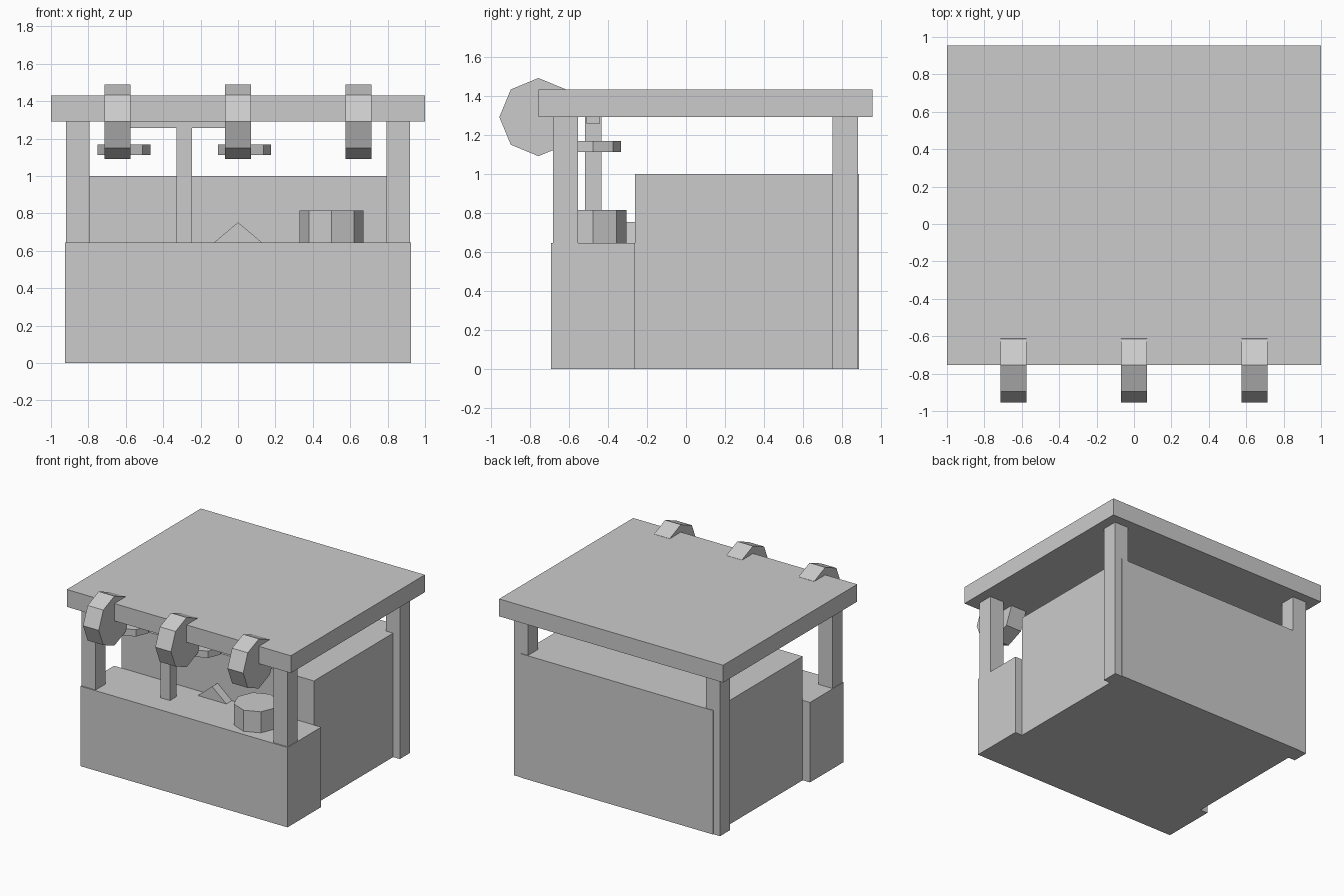
import bpy, bmesh, math
from mathutils import Matrix

if "Cube" in bpy.data.objects:
    bpy.data.objects.remove(bpy.data.objects["Cube"])


def finish(name, bm):
    bmesh.ops.recalc_face_normals(bm, faces=bm.faces)
    me = bpy.data.meshes.new(name)
    bm.to_mesh(me)
    bm.free()
    ob = bpy.data.objects.new(name, me)
    bpy.context.collection.objects.link(ob)
    return ob


def box(name, x, y, z):
    """Box from (min, max) ranges."""
    bm = bmesh.new()
    bmesh.ops.create_cube(bm, size=1)
    for v in bm.verts:
        v.co = [r[0] + (c + 0.5) * (r[1] - r[0]) for c, r in zip(v.co, (x, y, z))]
    return finish(name, bm)


def octagon(name, centre, radius, depth, axis='Z'):
    """Eight-sided disc with its corners on the axes."""
    bm = bmesh.new()
    rot = Matrix.Rotation(math.pi / 2, 4, 'Y') if axis == 'X' else Matrix()
    bmesh.ops.create_cone(bm, cap_ends=True, segments=8, radius1=radius,
                          radius2=radius, depth=depth,
                          matrix=Matrix.Translation(centre) @ rot)
    return finish(name, bm)


def prism(name, profile, y0, y1):
    """Extrude an xz profile along y."""
    bm = bmesh.new()
    face = bm.faces.new([bm.verts.new((x, y0, z)) for x, z in profile])
    ext = bmesh.ops.extrude_face_region(bm, geom=[face])
    bmesh.ops.translate(bm, vec=(0, y1 - y0, 0),
                        verts=[g for g in ext['geom'] if isinstance(g, bmesh.types.BMVert)])
    return finish(name, bm)


# Main bodies
box("counter", (-0.925, 0.925), (-0.69, -0.26), (0, 0.645))
box("back_store", (-0.86, 0.86), (-0.26, 0.885), (0, 1.0))
box("roof", (-1, 1), (-0.755, 0.955), (1.29, 1.43))

# Corner posts
for side, x in (("left", (-0.92, -0.795)), ("right", (0.795, 0.92))):
    box("front_post_" + side, x, (-0.68, -0.553), (0.645, 1.29))
    box("back_post_" + side, x, (0.75, 0.88), (0, 1.29))

# Discs along the roof's front edge
for i, x in enumerate((-0.645, 0, 0.645)):
    octagon(f"roof_disc_{i + 1}", (x, -0.755, 1.29), 0.2, 0.14, 'X')

# Balance scale
box("scale_stand", (-0.33, -0.245), (-0.518, -0.433), (0.645, 1.29))
box("scale_beam", (-0.61, 0.035), (-0.51, -0.44), (1.257, 1.30))
for side, x in (("left", -0.61), ("right", 0.035)):
    octagon("scale_pan_" + side, (x, -0.475, 1.14), 0.142, 0.055)

# Goods on the counter
octagon("pot", (0.5, -0.475, 0.73), 0.17, 0.17)
prism("price_wedge", [(-0.127, 0.645), (0.127, 0.645), (0, 0.752)], -0.33, -0.26)
